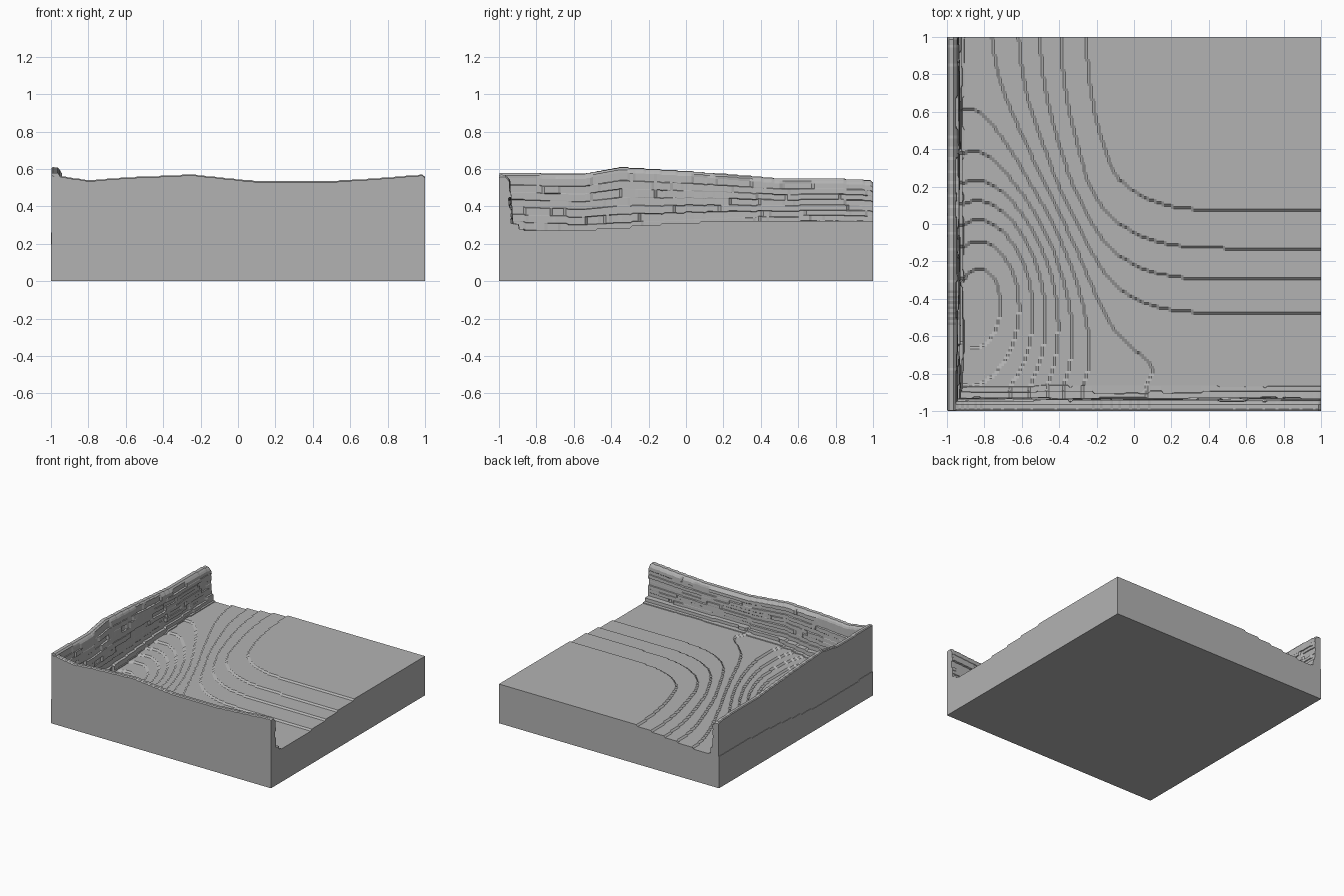
import bpy
import bmesh
import math
import random

rng = random.Random(7)
cube = bpy.data.objects.get("Cube")
if cube:
    bpy.data.objects.remove(cube, do_unlink=True)

stone = bpy.data.materials.new("stone_grey")
stone.use_nodes = True
stone.diffuse_color = (0.45, 0.45, 0.45, 1)
bsdf = stone.node_tree.nodes["Principled BSDF"]
bsdf.inputs["Base Color"].default_value = (0.45, 0.45, 0.45, 1)
bsdf.inputs["Roughness"].default_value = 0.9


def finish(bm, name):
    bmesh.ops.recalc_face_normals(bm, faces=bm.faces)
    mesh = bpy.data.meshes.new(name)
    bm.to_mesh(mesh)
    bm.free()
    mesh.materials.append(stone)
    obj = bpy.data.objects.new(name, mesh)
    bpy.context.collection.objects.link(obj)
    return obj


def smooth(t):
    t = min(1, max(0, t))
    return t * t * (3 - 2 * t)


def lerp_points(points, s):
    for (a, za), (b, zb) in zip(points, points[1:]):
        if s <= b:
            return za + (zb - za) * max(0, s - a) / (b - a)
    return points[-1][1]


STEP = 0.0125


def floor_height(x, y):
    """Terraced ground sinking from the back left plateau to a basin."""
    drop = 0.06 * smooth((-0.1 - x) / 0.8) + 0.055 * smooth((0.3 - y) / 1.1)
    drop += 0.06 * math.exp(-((x + 0.75) / 0.5) ** 2 - ((y + 0.2) / 0.6) ** 2)
    return 0.322 - STEP * round(drop / STEP)


# Ground block with terraced top
def make_ground():
    n, low = 150, -0.97
    size = 1 - low
    bm = bmesh.new()
    bmesh.ops.create_grid(bm, x_segments=n, y_segments=n, size=size / 2)
    for v in bm.verts:
        v.co.x += (1 + low) / 2
        v.co.y += (1 + low) / 2
        v.co.z = floor_height(v.co.x, v.co.y)
    rim = [e for e in bm.edges if e.is_boundary]
    skirt = bmesh.ops.extrude_edge_only(bm, edges=rim)["geom"]
    for v in skirt:
        if isinstance(v, bmesh.types.BMVert):
            v.co.z = 0
    base = [e for e in skirt if isinstance(e, bmesh.types.BMEdge) and e.is_boundary]
    bmesh.ops.contextual_create(bm, geom=base)
    finish(bm, "terraced_ground")


# Rock wall: layered cross-section swept along one side
def make_wall(name, place, start, crest, foot, seam):
    layers, count = 9, 140
    bm = bmesh.new()
    jitter = [rng.uniform(-0.009, 0.009) for _ in range(layers)]
    rings = []
    for i in range(count + 1):
        s = start + (1 - start) * i / count
        for k in range(layers):
            if rng.random() < 0.09:
                jitter[k] = rng.uniform(-0.009, 0.009)
        top = 0.005 * round(lerp_points(crest, s) / 0.005)
        if s > 0.99:
            top -= 0.012
        x, y = place(s, foot)
        ground = floor_height(x, y)
        toe = ground + 0.008
        split = floor_height(*place(s, 0))
        back = 0.004 if seam else 0
        ring = [(0, 0), (0, split), (back, split), (back, top - 0.006),
                (0.01, top), (0.036, top - 0.002), (0.047, top - 0.014)]
        face_top = top - 0.025
        for k in range(layers):
            f0, f1 = k / layers, (k + 1) / layers
            depth = 0.054 + 0.018 * f0 + jitter[k]
            if k == layers - 1:
                depth += (foot - 0.07) * 0.5
            ring.append((depth, face_top + (toe - face_top) * f0 - 0.003))
            ring.append((depth + 0.002, face_top + (toe - face_top) * f1))
        ring += [(foot + jitter[0], toe - 0.002), (foot + jitter[0] + 0.004, ground - 0.01),
                 (foot, 0)]
        rings.append([bm.verts.new((*place(s, d), z)) for d, z in ring])
    size = len(rings[0])
    for a, b in zip(rings, rings[1:]):
        for j in range(size):
            k = (j + 1) % size
            bm.faces.new((a[j], a[k], b[k], b[j]))
    bm.faces.new(rings[0])
    bm.faces.new(rings[-1])
    finish(bm, name)


make_ground()
make_wall("front_wall", lambda s, d: (s, d - 1), -0.995,
          [(-1, 0.57), (-0.8, 0.54), (-0.6, 0.555), (-0.25, 0.57), (0.1, 0.535),
           (0.5, 0.535), (0.8, 0.555), (1, 0.57)], 0.13, False)
make_wall("side_wall", lambda s, d: (d - 1, s), -0.998,
          [(-1, 0.58), (-0.55, 0.575), (-0.35, 0.61), (0, 0.59), (0.5, 0.55),
           (0.8, 0.55), (1, 0.54)], 0.09, True)
